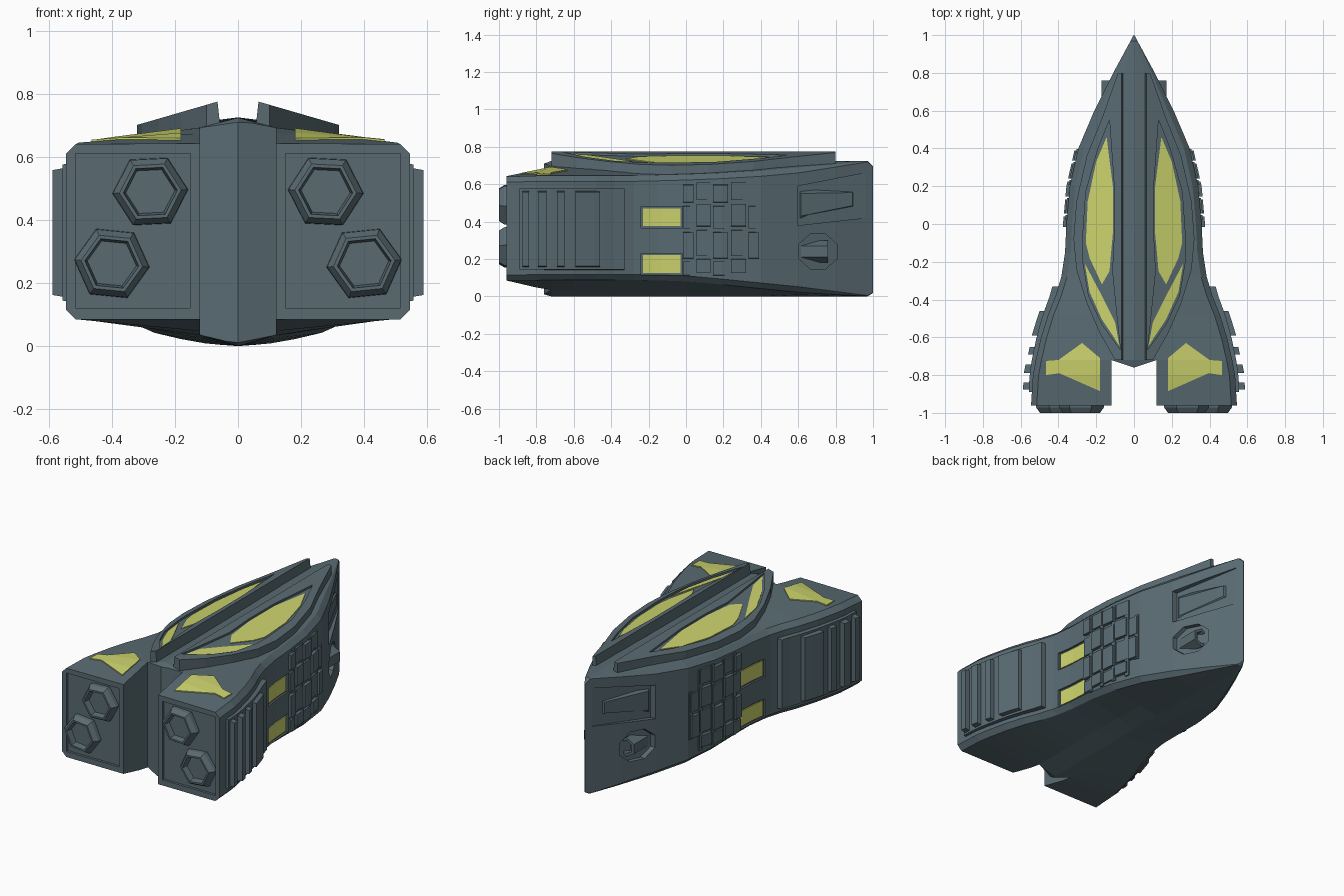
import bpy, bmesh, math

if "Cube" in bpy.data.objects:
    bpy.data.objects.remove(bpy.data.objects["Cube"])

def material(name, rgb):
    m = bpy.data.materials.new(name)
    m.diffuse_color = (*rgb, 1)
    m.use_nodes = True
    m.node_tree.nodes["Principled BSDF"].inputs["Base Color"].default_value = m.diffuse_color
    return m

GREY = material("slate_grey", (0.100, 0.148, 0.170))
YELLOW = material("pale_yellow", (0.60, 0.65, 0.15))

# Hull stations: y, half width, side bottom z, side top z, keel z, ridge z
ST = [(-.96, .545, .085, .640, .085, .645), (-.80, .535, .086, .645, .022, .695),
      (-.72, .520, .087, .645, 0, .724), (-.60, .492, .088, .645, 0, .725),
      (-.48, .455, .088, .645, 0, .725), (-.38, .415, .088, .645, 0, .725),
      (-.28, .385, .087, .645, 0, .725), (-.15, .365, .085, .648, 0, .725),
      (0, .358, .080, .652, 0, .725), (.2, .340, .062, .660, 0, .725),
      (.4, .295, .042, .672, 0, .725), (.6, .210, .022, .690, 0, .725),
      (.8, .110, .010, .708, 0, .725), (.97, .018, .002, .722, 0, .725),
      (1, .002, .020, .695, .018, .697)]

def width(y):
    for a, b in zip(ST, ST[1:]):
        if y <= b[0]:
            t = (y - a[0]) / (b[0] - a[0])
            return a[1] + t * (b[1] - a[1])
    return 0

def build(name, lofts, mat, mirror=True):
    """Skin each list of equal-length loops into a closed solid, optionally on both sides."""
    bm = bmesh.new()
    for s in ((1, -1) if mirror else (1,)):
        for loops in lofts:
            rings = [[bm.verts.new((s * x, y, z)) for x, y, z in lp] for lp in loops]
            n = len(rings[0])
            bm.faces.new(rings[0])
            bm.faces.new(rings[-1])
            for a, b in zip(rings, rings[1:]):
                for i in range(n):
                    j = (i + 1) % n
                    bm.faces.new((a[i], a[j], b[j], b[i]))
    bmesh.ops.recalc_face_normals(bm, faces=bm.faces)
    me = bpy.data.meshes.new(name)
    bm.to_mesh(me)
    bm.free()
    me.materials.append(mat)
    ob = bpy.data.objects.new(name, me)
    bpy.context.collection.objects.link(ob)
    return ob

def boolean(ob, cutter, op='DIFFERENCE'):
    mod = ob.modifiers.new("cut", 'BOOLEAN')
    mod.operation, mod.object, mod.solver = op, cutter, 'EXACT'
    dg = bpy.context.evaluated_depsgraph_get()
    me = bpy.data.meshes.new_from_object(ob.evaluated_get(dg))
    ob.modifiers.clear()
    ob.data = me
    bpy.data.objects.remove(cutter)

def paint(ob, mat):
    ob.data.materials.clear()
    ob.data.materials.append(mat)
    for p in ob.data.polygons:
        p.material_index = 0

def band(y0, y1, z0, z1, inn, out, out2=None, bevel=0.0, n=4):
    """Block hugging the hull side between two y positions."""
    out2 = out if out2 is None else out2
    loops = []
    for i in range(n + 1):
        t = i / n
        y = y0 + t * (y1 - y0)
        w, o = width(y), out + t * (out2 - out)
        loops.append([(w + inn, y, z0), (w + o, y, z0 + bevel),
                      (w + o, y, z1 - bevel), (w + inn, y, z1)])
    return loops

def side_prism(pts, out):
    """Prism on the hull side; each point is (y, z, depth)."""
    return [[(width(y) - d, y, z) for y, z, d in pts],
            [(width(y) + out, y, z) for y, z, d in pts]]

def top_prism(pts, bottom, top, spread=0.0):
    return [[(x - (spread if x < .07 else 0), y, bottom(x)) for x, y in pts],
            [(x, y, top(x)) for x, y in pts]]

# ---- hull ----
rings = []
for y, w, zb, zt, kb, ct in ST:
    xi, c = min(.12, w * .5), min(.03, w * .15)
    half = [(xi, kb + (zb - kb) * .4), (w - c, zb), (w, zb + c),
            (w, zt - c), (w - c, zt), (xi, zt + (ct - zt) * .6)]
    ring = [(0, kb)] + half + [(0, ct)] + [(-x, z) for x, z in reversed(half)]
    rings.append([(x, y, z) for x, z in ring])
hull = build("hull", [rings], GREY, False)

# Notch between the two rear pods
notch = [(-.12, -1.1), (.12, -1.1), (.12, -.72), (0, -.76), (-.12, -.72)]
boolean(hull, build("notch_cutter", [[[(x, y, z) for x, y in notch] for z in (-.2, 1)]], GREY, False))

# Recesses: pod rear faces, side windows, nose intake and gun pocket
WIN = [(.125, .22), (.375, .47)]
cuts = [[[(x, y, z) for x, z in ((.15, .12), (.515, .12), (.515, .61), (.15, .61))] for y in (-1.1, -.945)]]
cuts += [band(-.24, -.02, a - .01, b + .01, -.012, .06) for a, b in WIN]
cuts.append(side_prism([(.6, .38, .035), (.6, .59, .035), (.96, .66, .006), (.96, .42, .006)], .08))
octagon = [(.705 + .11 * math.cos(math.pi * (i + .5) / 4), .24 + .1 * math.sin(math.pi * (i + .5) / 4), .03)
           for i in range(8)]
cuts.append(side_prism(octagon, .08))
boolean(hull, build("recess_cutter", cuts, GREY))
paint(hull, GREY)

# ---- yellow panels on top of the rear pods, following the hull surface ----
fin = [(.275, -.63), (.40, -.72), (.465, -.725), (.465, -.80), (.395, -.79), (.18, -.885), (.18, -.71)]
panel = hull.copy()
panel.data = hull.data.copy()
panel.name = "pod_top_panel"
bpy.context.collection.objects.link(panel)
panel.location.z = .006
boolean(panel, build("panel_cutter", [top_prism(fin, lambda x: .62, lambda x: .9)], GREY), 'INTERSECT')
paint(panel, YELLOW)

# ---- canopy: two tilted leaf-shaped shells with sunken windows ----
def slope(d):
    return lambda x: .775 - .29 * (x - .065) + d

leaf = [(.065, .80), (.085, .80), (.17, .56), (.25, .36), (.305, .12), (.32, -.08), (.305, -.24),
        (.25, -.42), (.18, -.58), (.10, -.72), (.065, -.72)]
canopy = build("canopy_shell", [top_prism(leaf, lambda x: .64, slope(0), .015)], GREY)
frame = [(.13, .55), (.19, .40), (.255, .17), (.272, -.08), (.27, -.20), (.24, -.38), (.17, -.53),
         (.072, -.665), (.09, -.5), (.115, -.25), (.105, -.05), (.105, .2)]
boolean(canopy, build("frame_cutter", [top_prism(frame, slope(-.012), slope(.1))], GREY))
paint(canopy, GREY)
main = [(.145, .46), (.20, .33), (.245, .12), (.255, -.1), (.235, -.18), (.17, -.32),
        (.13, -.25), (.112, -.05), (.112, .2)]
rear = [(.26, -.21), (.235, -.36), (.17, -.505), (.077, -.645), (.10, -.52), (.17, -.38)]
build("canopy_window", [top_prism(p, slope(-.016), slope(-.008)) for p in (main, rear)], YELLOW)

# ---- side windows ----
build("side_window", [band(-.23, -.03, a, b, -.014, -.006) for a, b in WIN], YELLOW)

# ---- rear side slab with raised ribs ----
build("side_slab", [band(-.89, -.33, .14, .58, -.03, .016, .032, .004, 10)], GREY)
ribs = [band(y0, y1, .15, .57, -.02, o, None, .012)
        for y0, y1, o in ((-.875, -.84, .048), (-.79, -.745, .05), (-.69, -.65, .048), (-.59, -.46, .052))]
build("side_ribs", ribs, GREY)

# ---- staggered armour tiles amidships ----
tiles = []
cols = [(-.015, .04), (.055, .13), (.145, .225), (.24, .32), (.335, .39)]
rows = [(.11, .19), (.20, .345), (.36, .485), (.50, .60)]
for i, (y0, y1) in enumerate(cols):
    for j, (z0, z1) in enumerate(rows):
        if i == 4 and j in (0, 3):
            continue
        dz = .012 * (i % 2)
        tiles.append(band(y0, y1, z0 + dz, z1 + dz, -.02, .010 + .008 * ((i + j) % 2), None, .004))
    tiles.append(band(y1 - .018, y1 + .008, .105 + .09 * (i == 4), .61 - .12 * (i == 4), -.02, .008))
build("armour_tiles", tiles, GREY)

# ---- nose intake wedge and gun barrel ----
build("intake_wedge", [[[(width(y) - .04, y, z) for y, z in ((.605, .40), (.605, .575), (.90, .565), (.90, .475))],
                        [(width(y) - d, y, z) for y, z, d in
                         ((.615, .43, .03), (.615, .55, .03), (.89, .555, .0), (.89, .485, .0))]]], GREY)

def hexagon(cx, cz, r, y, rot):
    return [(cx + r * math.cos(rot + i * math.pi / 3), y, cz + r * math.sin(rot + i * math.pi / 3))
            for i in range(6)]

build("gun_barrel", [[hexagon(.12, .24, r, y, math.pi / 6) for r, y in
                      ((.06, .58), (.06, .76), (.042, .76), (.036, .72))]], GREY)

# ---- hexagonal engine nozzles ----
PROFILE = [(.112, -.935), (.12, -.95), (.118, -.972), (.098, -1), (.086, -1), (.078, -.962)]
build("engine_nozzles", [[hexagon(cx, cz, r, y, rot) for r, y in PROFILE]
                         for cx, cz, rot in ((.278, .49, -.05), (.40, .262, .1))], GREY)
